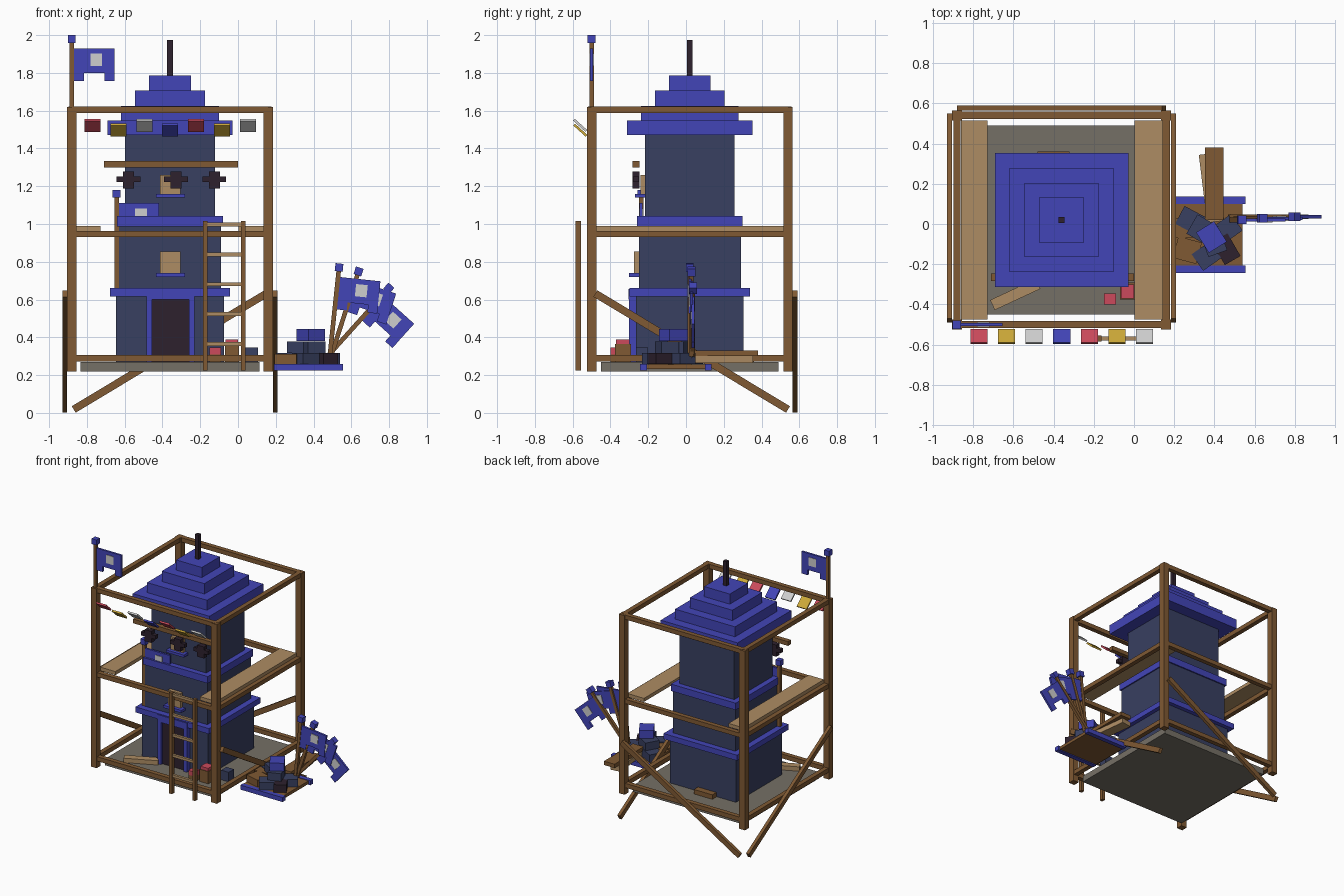
import bpy, bmesh, math
from mathutils import Matrix, Vector

if "Cube" in bpy.data.objects:
    bpy.data.objects.remove(bpy.data.objects["Cube"])


def mat(name, *srgb):
    m = bpy.data.materials.new(name)
    m.diffuse_color = [((c + 0.055) / 1.055) ** 2.4 for c in srgb] + [1]
    m.use_nodes = True
    m.node_tree.nodes["Principled BSDF"].inputs["Base Color"].default_value = m.diffuse_color
    return m


WOOD = mat("brown_wood", .50, .35, .20)
BLUE = mat("royal_blue", .26, .27, .72)
SLATE = mat("dark_slate", .22, .25, .38)
TAN = mat("light_wood", .68, .55, .39)
GREY = mat("stone_grey", .46, .44, .40)
PLUM = mat("dark_plum", .18, .13, .18)
RED = mat("red", .80, .29, .36)
YELLOW = mat("yellow", .80, .66, .22)
WHITE = mat("pale_grey", .81, .81, .81)


def box(name, color, centre, size, rot=None):
    """Box by centre and size, with an optional rotation matrix."""
    bm = bmesh.new()
    bmesh.ops.create_cube(bm, size=1)
    m = Matrix.Translation(centre) @ (rot or Matrix()) @ Matrix.Diagonal((*size, 1))
    bmesh.ops.transform(bm, matrix=m, verts=bm.verts)
    me = bpy.data.meshes.new(name)
    bm.to_mesh(me)
    bm.free()
    me.materials.append(color)
    ob = bpy.data.objects.new(name, me)
    bpy.context.collection.objects.link(ob)
    return ob


def span(name, color, x, y, z):
    """Box by its ranges along x, y and z."""
    return box(name, color, [(a + b) / 2 for a, b in (x, y, z)], [b - a for a, b in (x, y, z)])


def turn(deg, axis='Z'):
    return Matrix.Rotation(math.radians(deg), 4, axis)


CX, CY = -0.36, 0.02      # tower and scaffold centre
R = 0.52                  # scaffold half spacing

# Scaffold posts and rails
for sx in (-1, 1):
    for sy in (-1, 1):
        box("scaffold_post", WOOD, (CX + sx * R, CY + sy * R, .92), (.05, .05, 1.40))
for z in (.29, .947, 1.605):
    for s in (-1, 1):
        box("rail_across", WOOD, (CX, CY + s * R, z), (2 * R, .036, .034))
        box("rail_along", WOOD, (CX + s * R, CY, z), (.036, 2 * R, .034))

# Diagonal braces on the left, right and back
LEN, ANG = 1.19, math.degrees(math.atan2(.62, 1.03))
for s in (-1, 1):
    box("side_brace", WOOD, (CX + s * .557, CY + .01, .325), (.025, LEN, .04), turn(-ANG, 'X'))
box("back_brace", WOOD, (CX, CY + .557, .325), (LEN, .025, .04), turn(-ANG, 'Y'))

# Floor slab and walkway planks
span("floor_slab", GREY, (-.835, .115), (-.45, .49), (.22, .27))
span("left_walkway", TAN, (-.86, -.728), (-.475, .515), (.962, .99))
span("right_walkway", TAN, (.003, .145), (-.475, .515), (.962, .99))

# Tower storeys, trim bands and stepped roof
for name, color, half, z0, z1 in (
        ("lower_storey", SLATE, .285, .27, .63), ("middle_storey", SLATE, .27, .63, 1.0),
        ("upper_storey", SLATE, .237, 1.0, 1.48), ("lower_band", BLUE, .318, .617, .66),
        ("upper_band", BLUE, .28, .988, 1.042), ("roof_tier_1", BLUE, .332, 1.47, 1.547),
        ("roof_tier_2", BLUE, .259, 1.547, 1.625), ("roof_tier_3", BLUE, .184, 1.625, 1.706),
        ("roof_tier_4", BLUE, .111, 1.706, 1.785), ("roof_spike", PLUM, .015, 1.785, 1.975)):
    span(name, color, (CX - half, CX + half), (CY - half, CY + half), (z0, z1))

# Door and windows
span("door", PLUM, (-.455, -.26), (-.285, -.25), (.27, .60))
for s in (-1, 1):
    box("door_jamb", BLUE, (-.357 + s * .112, -.28, .45), (.03, .045, .36))
span("door_lintel", BLUE, (-.485, -.23), (-.304, -.25), (.60, .655))
for y, z0, z1 in ((-.25, .74, .855), (-.217, 1.16, 1.26)):
    span("window", TAN, (-.413, -.305), (y - .025, y + .01), (z0, z1))
    span("window_sill", BLUE, (-.435, -.28), (y - .052, y + .01), (z0 - .02, z0))

# Hanging beam with dark crosses
span("hanging_beam", WOOD, (-.71, 0), (-.283, -.246), (1.30, 1.333))
for x in (-.58, -.328, -.125):
    box("hanging_body", PLUM, (x, -.265, 1.233), (.058, .037, .09))
    box("hanging_arms", PLUM, (x, -.265, 1.237), (.125, .03, .03))

# Row of tilted bunting plates
for i, c in enumerate((RED, YELLOW, WHITE, BLUE, RED, YELLOW, WHITE)):
    box("bunting_plate", c, (-.77 + i * .137, -.56, 1.522 - (i % 2) * .025),
        (.085, .013, .088), turn(48, 'X'))


def flag(top, lean, length):
    """Pole with a cap and a tailed banner, leaning to the right."""
    rot = turn(lean, 'Y')

    def part(name, color, x, z, w, h, d):
        box(name, color, Vector(top) + rot @ Vector((x, 0, z)), (w, d, h), rot)
    part("flag_pole", WOOD, 0, -length / 2, .024, length, .024)
    part("flag_cap", BLUE, 0, .02, .042, .042, .042)
    part("flag_banner", BLUE, .118, -.095, .215, .13, .016)
    for x in (.038, .2):
        part("flag_tail", BLUE, x, -.18, .052, .044, .016)
    part("flag_patch", WHITE, .13, -.09, .062, .065, .024)


flag((-.88, -.5, 1.96), 0, .45)
flag((-.643, -.237, 1.14), 0, .49)
flag((.533, .02, .75), 6, .46)
flag((.632, .028, .73), 18, .45)
flag((.785, .036, .645), 42, .46)

# Ladder
for x in (-.174, .027):
    span("ladder_rail", WOOD, (x - .012, x + .012), (-.585, -.555), (.225, 1.015))
for i in range(5):
    span("ladder_rung", TAN, (-.17, .025), (-.58, -.56), (.355 + i * .158, .375 + i * .158))

# Side platform with blue runners
span("side_platform", WOOD, (.19, .54), (-.22, .12), (.232, .256))
for y in (-.225, .118):
    span("platform_runner", BLUE, (.19, .555), (y - .018, y + .018), (.225, .26))

# Planks and blocks stacked on the platform
box("lower_plank", TAN, (.385, .18, .282), (.085, .34, .036), turn(7))
box("upper_plank", WOOD, (.398, .2, .315), (.092, .36, .03))
box("wood_block", WOOD, (.265, -.13, .285), (.12, .11, .055), turn(-15))
box("wood_block", WOOD, (.24, -.02, .285), (.1, .1, .055))
for name, c, x, y, z, w, d, h, a in (
        ("slate_block", SLATE, .285, .015, .288, .13, .10, .06, -28),
        ("slate_block", SLATE, .36, -.16, .288, .11, .10, .06, 35),
        ("plum_block", PLUM, .458, -.125, .288, .09, .13, .06, 30),
        ("slate_block", SLATE, .47, -.02, .288, .10, .10, .06, 35),
        ("slate_block", SLATE, .34, -.03, .348, .12, .11, .06, -30),
        ("slate_block", SLATE, .40, -.10, .348, .10, .10, .06, 20),
        ("blue_block", BLUE, .385, -.065, .412, .105, .12, .062, 32)):
    box(name, c, (x, y, z), (w, d, h), turn(a))

# Goods on the floor
box("floor_plank", TAN, (-.59, -.35, .288), (.25, .055, .034), turn(25))
box("back_plank", WOOD, (-.40, .335, .288), (.16, .05, .035))
span("small_crate", WOOD, (-.15, -.09), (-.40, -.345), (.27, .31))
span("small_crate_lid", RED, (-.15, -.09), (-.40, -.345), (.31, .345))
span("large_crate", WOOD, (-.07, .005), (-.375, -.29), (.27, .365))
span("large_crate_lid", RED, (-.065, 0), (-.37, -.30), (.365, .388))
span("slate_crate", SLATE, (.04, .105), (-.265, -.20), (.27, .345))
